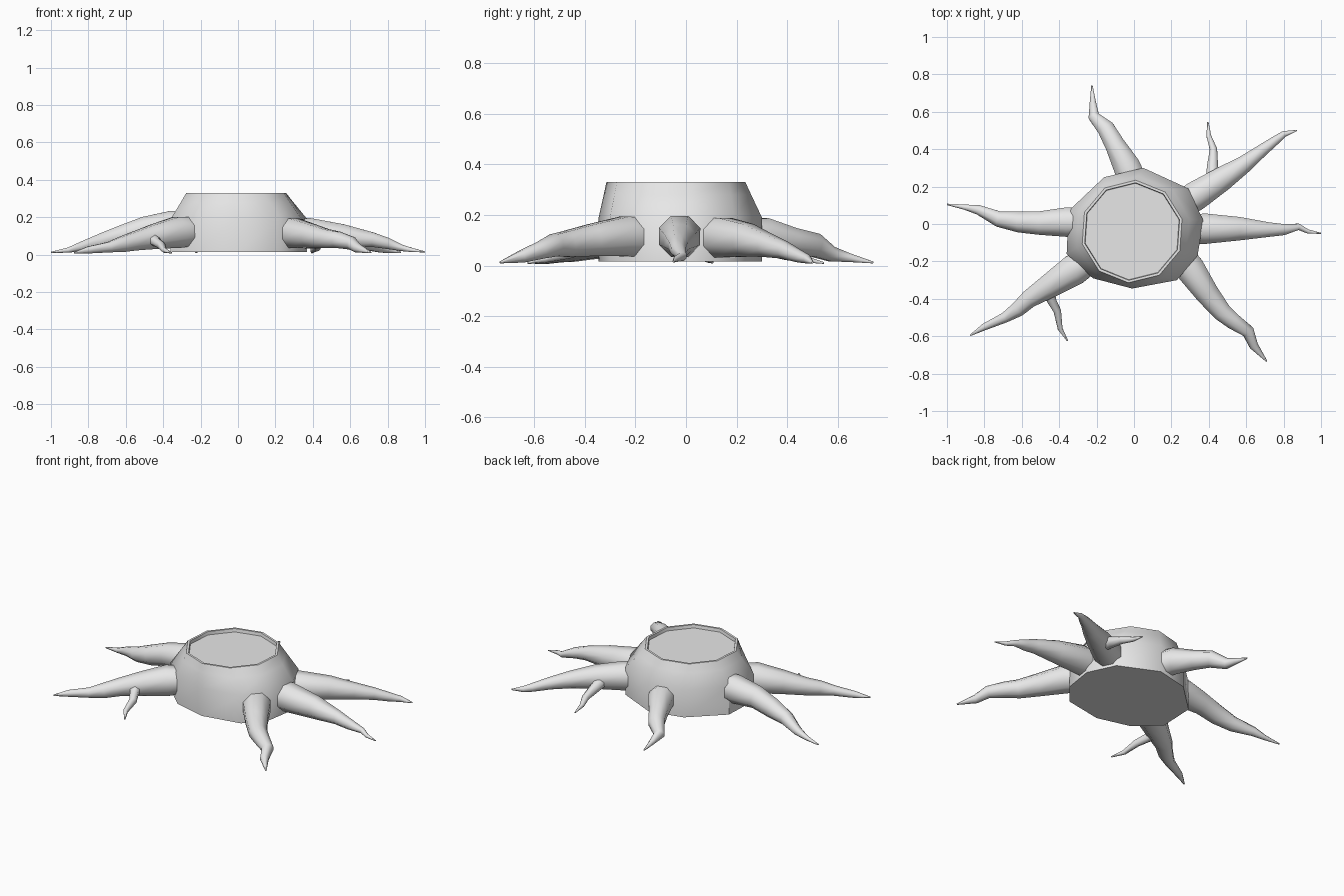
import bpy
import bmesh
from math import radians, sin, cos
from mathutils import Vector

# Remove only the default cube
default_cube = bpy.data.objects.get("Cube")
if default_cube:
    bpy.data.objects.remove(default_cube, do_unlink=True)

# One plain grey for the whole stump
GREY = (0.8, 0.8, 0.8, 1)
material = bpy.data.materials.new("plain grey")
material.use_nodes = True
material.diffuse_color = GREY
material.node_tree.nodes["Principled BSDF"].inputs["Base Color"].default_value = GREY


def finish(name, bm, smooth_angle):
    """Turn a bmesh into a smooth shaded object."""
    bmesh.ops.recalc_face_normals(bm, faces=bm.faces[:])
    mesh = bpy.data.meshes.new(name)
    bm.to_mesh(mesh)
    bm.free()
    mesh.materials.append(material)
    obj = bpy.data.objects.new(name, mesh)
    bpy.context.collection.objects.link(obj)
    bpy.ops.object.select_all(action="DESELECT")
    obj.select_set(True)
    bpy.context.view_layer.objects.active = obj
    bpy.ops.object.shade_smooth_by_angle(angle=radians(smooth_angle))
    return obj


def loft(bm, rings):
    """Bridge a sequence of equal rings and cap both ends."""
    loops = [[bm.verts.new(point) for point in ring] for ring in rings]
    count = len(loops[0])
    for lower, upper in zip(loops, loops[1:]):
        for i in range(count):
            j = (i + 1) % count
            bm.faces.new((lower[i], lower[j], upper[j], upper[i]))
    bm.faces.new(loops[0][::-1])
    bm.faces.new(loops[-1])


def build_trunk():
    """Ten sided stump with sloping shoulders and a shallow sunken top."""
    centre = Vector((-0.01, -0.04))
    outline = [Vector(p) for p in (
        (0.37, 0.02), (0.29, 0.19), (0.05, 0.3), (-0.16, 0.25), (-0.35, 0.07),
        (-0.36, -0.16), (-0.22, -0.29), (-0.01, -0.345), (0.23, -0.3), (0.34, -0.17))]
    cut = [centre + 0.275 * Vector((cos(a), sin(a)))
           for a in (radians(14 + 36 * i) for i in range(len(outline)))]

    def ring(z, spread, scale=1.0):
        points = [centre + (c.lerp(o, spread) - centre) * scale
                  for c, o in zip(cut, outline)]
        return [(p.x, p.y, z) for p in points]

    bm = bmesh.new()
    loft(bm, [ring(0.015, 1), ring(0.19, 1), ring(0.28, 0.35), ring(0.33, 0),
              ring(0.33, 0, 0.95), ring(0.31, 0, 0.94)])
    finish("trunk", bm, 42)


def build_root(name, path, sides=8):
    """Tapering root through points given as (x, y, z, radius)."""
    points = [Vector(p[:3]) for p in path]
    rings = []
    for i, (point, step) in enumerate(zip(points, path)):
        ahead = points[min(i + 1, len(points) - 1)]
        behind = points[max(i - 1, 0)]
        tangent = (ahead - behind).normalized()
        side = tangent.cross(Vector((0, 0, 1))).normalized()
        rise = side.cross(tangent)
        rings.append([])
        for k in range(sides):
            angle = radians(360 * (k + 0.5) / sides)
            spot = point + step[3] * (side * cos(angle) + rise * sin(angle))
            spot.z = max(spot.z, 0)
            rings[-1].append(spot)
    bm = bmesh.new()
    loft(bm, rings)
    finish(name, bm, 65)


build_trunk()

# Main roots, each starting inside the trunk
build_root("left_root", [
    (0.26, -0.03, 0.11, 0.08), (0.38, -0.025, 0.115, 0.088), (0.56, -0.025, 0.1, 0.068),
    (0.72, -0.03, 0.08, 0.042), (0.8, -0.03, 0.06, 0.032), (0.88, -0.015, 0.035, 0.018),
    (0.93, -0.04, 0.025, 0.012), (1, -0.05, 0.015, 0.003)])
build_root("front_left_root", [
    (0.24, -0.16, 0.11, 0.08), (0.3, -0.24, 0.115, 0.085), (0.39, -0.37, 0.1, 0.068),
    (0.47, -0.47, 0.085, 0.055), (0.53, -0.52, 0.08, 0.047), (0.61, -0.575, 0.06, 0.036),
    (0.64, -0.65, 0.035, 0.026), (0.71, -0.735, 0.012, 0.004)])
build_root("back_left_root", [
    (0.24, 0.09, 0.11, 0.08), (0.33, 0.15, 0.11, 0.085), (0.47, 0.24, 0.1, 0.07),
    (0.59, 0.32, 0.08, 0.05), (0.68, 0.39, 0.06, 0.036), (0.76, 0.45, 0.035, 0.025),
    (0.8, 0.48, 0.025, 0.018), (0.87, 0.5, 0.012, 0.004)])
build_root("back_root", [
    (0, 0.22, 0.11, 0.08), (-0.04, 0.31, 0.115, 0.078), (-0.1, 0.42, 0.095, 0.058),
    (-0.15, 0.51, 0.08, 0.05), (-0.215, 0.575, 0.045, 0.032),
    (-0.22, 0.65, 0.03, 0.018), (-0.225, 0.74, 0.012, 0.004)])
build_root("right_root", [
    (-0.26, 0.01, 0.155, 0.08), (-0.36, 0.01, 0.155, 0.085), (-0.5, 0.005, 0.14, 0.068),
    (-0.61, 0.01, 0.105, 0.06), (-0.72, 0.025, 0.075, 0.045), (-0.83, 0.075, 0.045, 0.028),
    (-0.905, 0.09, 0.025, 0.015), (-1, 0.105, 0.012, 0.004)])
build_root("front_right_root", [
    (-0.25, -0.2, 0.125, 0.08), (-0.32, -0.245, 0.12, 0.09), (-0.45, -0.33, 0.095, 0.07),
    (-0.56, -0.4, 0.07, 0.052), (-0.62, -0.455, 0.055, 0.044), (-0.69, -0.5, 0.04, 0.03),
    (-0.8, -0.55, 0.025, 0.02), (-0.875, -0.595, 0.01, 0.004)])

# Thin side shoots
build_root("back_left_shoot", [
    (0.42, 0.23, 0.09, 0.04), (0.42, 0.31, 0.07, 0.032), (0.425, 0.4, 0.04, 0.021),
    (0.4, 0.47, 0.025, 0.014), (0.395, 0.545, 0.01, 0.004)])
build_root("front_right_shoot", [
    (-0.46, -0.35, 0.085, 0.04), (-0.44, -0.41, 0.07, 0.028), (-0.41, -0.465, 0.05, 0.023),
    (-0.395, -0.56, 0.025, 0.015), (-0.355, -0.625, 0.01, 0.004)], sides=6)
